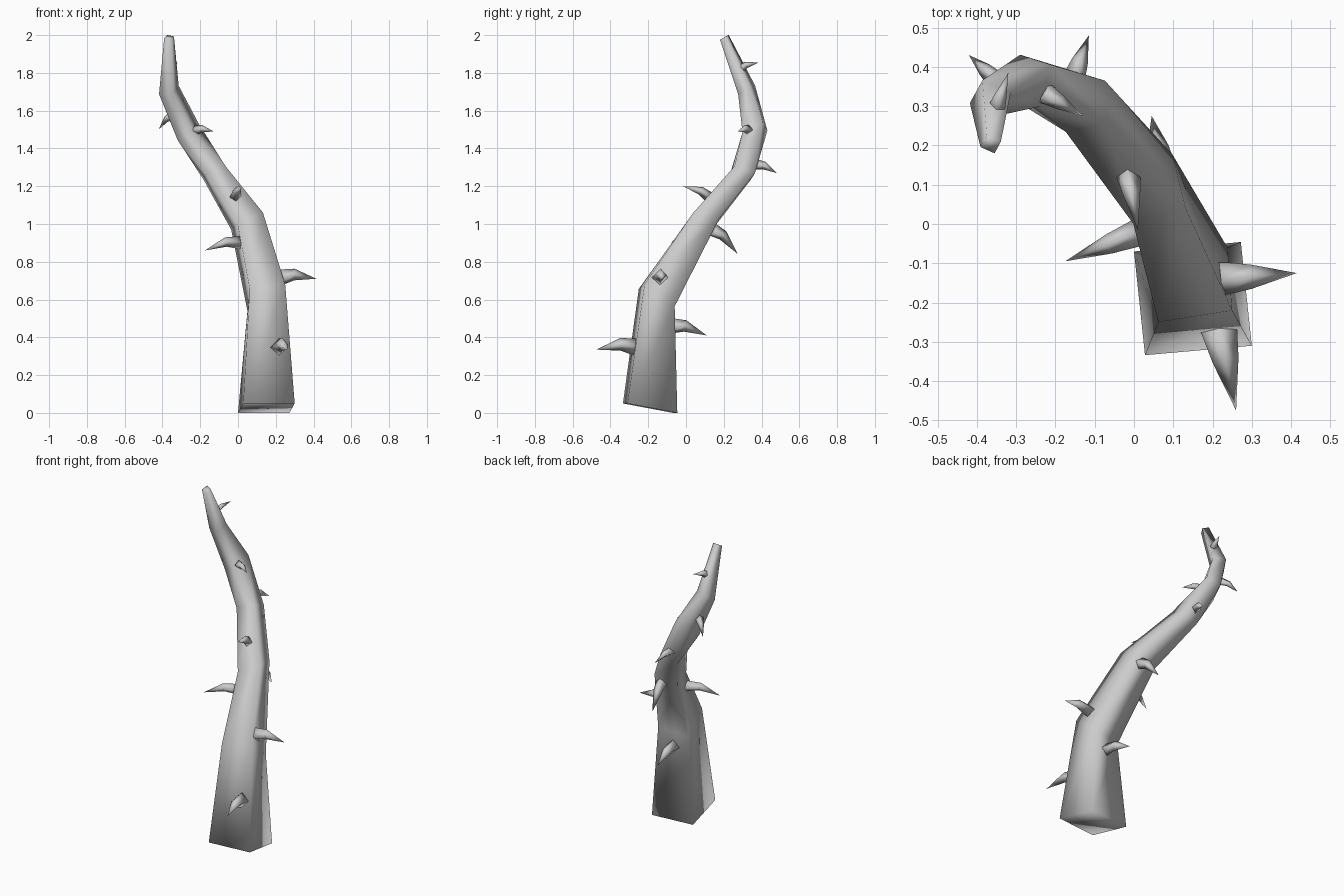
import bpy
import bmesh
from mathutils import Vector

if "Cube" in bpy.data.objects:
    bpy.data.objects.remove(bpy.data.objects["Cube"])

# One plain grey for the whole plant
grey = bpy.data.materials.new("plain_grey")
grey.use_nodes = True
colour = (0.6, 0.6, 0.6, 1)
grey.diffuse_color = colour
grey.node_tree.nodes["Principled BSDF"].inputs["Base Color"].default_value = colour


def finish(bm, name):
    """Turn a bmesh into a smooth grey object."""
    bmesh.ops.recalc_face_normals(bm, faces=bm.faces)
    for face in bm.faces:
        face.smooth = True
    mesh = bpy.data.meshes.new(name)
    bm.to_mesh(mesh)
    bm.free()
    mesh.materials.append(grey)
    obj = bpy.data.objects.new(name, mesh)
    bpy.context.collection.objects.link(obj)
    return obj


def bridge(bm, lower, upper):
    """Join two rings of equal length with quads."""
    count = len(lower)
    for i in range(count):
        j = (i + 1) % count
        bm.faces.new((lower[i], lower[j], upper[j], upper[i]))


# Stem sections: centre, half-width vector, half-depth vector
sections = [
    ((.15, -.19, .025), (.136, .012, 0), (-.014, .132, -.025)),
    ((.15, -.155, .61), (.094, .015, .012), (-.006, .08, -.058)),
    ((.048, .089, 1.015), (.067, .019, .03), (-.017, .069, -.015)),
    ((-.124, .30, 1.27), (.054, .011, .018), (-.004, .054, -.018)),
    ((-.265, .365, 1.49), (.04, -.013, .02), (.015, .053, .025)),
    ((-.366, .321, 1.71), (.036, -.016, 0), (.016, .029, .022)),
    ((-.365, .203, 1.988), (.018, -.008, -.004), (.008, .015, .009)),
]


def build_stem():
    bm = bmesh.new()
    rings = []
    for section in sections:
        centre, side, depth = (Vector(v) for v in section)
        corners = (-side - depth, side - depth, side + depth, depth - side)
        rings.append([bm.verts.new(centre + corner) for corner in corners])
    for lower, upper in zip(rings, rings[1:]):
        bridge(bm, lower, upper)
    bm.faces.new(rings[0])
    bm.faces.new(rings[-1])
    return finish(bm, "stem")


def build_thorn(name, base, tip, radius):
    """Four-sided thorn that arches upward before its point."""
    base, tip = Vector(base), Vector(tip)
    reach = tip - base
    axis = reach.normalized()
    side = axis.cross(Vector((0, 0, 1))).normalized()
    up = side.cross(axis)
    middle = base + reach * 0.4 + up * reach.length * 0.1

    bm = bmesh.new()
    rings = []
    for centre, size in ((base, radius), (middle, radius * 0.7)):
        rings.append([bm.verts.new(centre + offset * size)
                      for offset in (side, up, -side, -up)])
    bridge(bm, *rings)
    bm.faces.new(rings[0])
    point = bm.verts.new(tip)
    for i in range(len(rings[1])):
        bm.faces.new((rings[1][i - 1], rings[1][i], point))
    return finish(bm, name)


build_stem()

# Thorns: name, root, point, root radius
thorns = [
    ("front_low_thorn", (.215, -.26, .345), (.26, -.475, .335), .048),
    ("left_low_thorn", (.22, -.14, .715), (.415, -.125, .71), .044),
    ("right_low_thorn", (.015, -.02, .90), (-.175, -.095, .86), .036),
    ("back_low_thorn", (.145, -.09, .46), (.125, .11, .41), .044),
    ("back_middle_thorn", (.075, .12, .98), (.045, .275, .84), .04),
    ("front_middle_thorn", (-.015, .13, 1.135), (.01, -.015, 1.2), .032),
    ("back_upper_thorn", (-.155, .365, 1.315), (-.115, .48, 1.27), .03),
    ("left_upper_thorn", (-.23, .335, 1.495), (-.13, .275, 1.49), .028),
    ("right_upper_thorn", (-.345, .36, 1.575), (-.42, .43, 1.5), .026),
    ("back_top_thorn", (-.355, .28, 1.815), (-.32, .385, 1.855), .025),
]
for thorn in thorns:
    build_thorn(*thorn)
